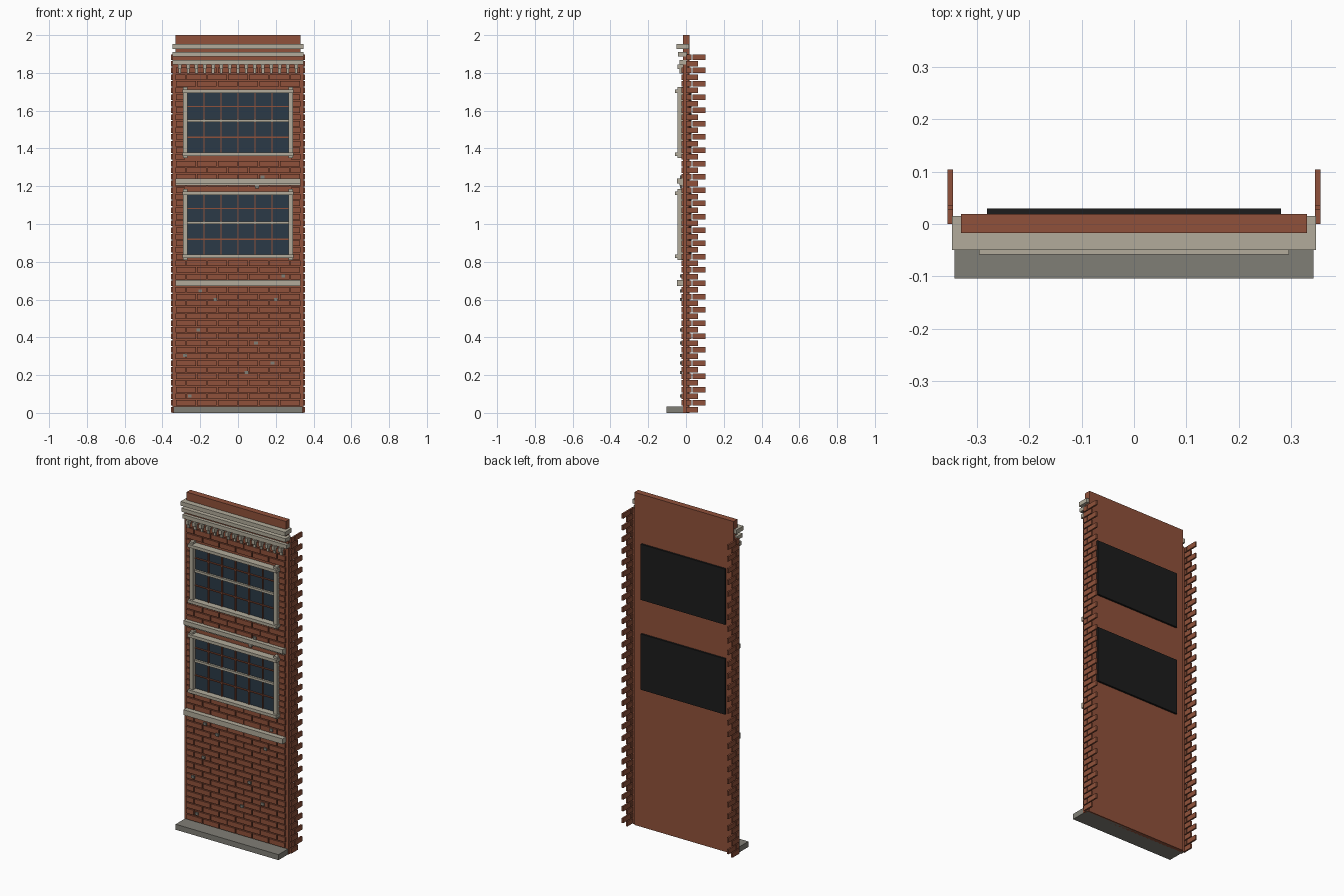
import bpy, bmesh
from mathutils import Matrix, Vector

if "Cube" in bpy.data.objects:
    bpy.data.objects.remove(bpy.data.objects["Cube"])


def material(name, rgb):
    m = bpy.data.materials.new(name)
    m.diffuse_color = (*rgb, 1)
    m.use_nodes = True
    m.node_tree.nodes["Principled BSDF"].inputs["Base Color"].default_value = m.diffuse_color
    return m


BRICK = material("red_brick", (0.28, 0.083, 0.043))
STONE = material("pale_stone", (0.445, 0.41, 0.325))
GREY = material("grey_stone", (0.216, 0.209, 0.18))
GLASS = material("blue_glass", (0.024, 0.042, 0.063))
BLACK = material("black_backing", (0.012, 0.012, 0.012))


def boxes(name, mat, items):
    """One object from boxes given as (x0, x1, y0, y1, z0, z1)."""
    bm = bmesh.new()
    for x0, x1, y0, y1, z0, z1 in items:
        mid = Vector(((x0 + x1) / 2, (y0 + y1) / 2, (z0 + z1) / 2))
        size = Matrix.Diagonal((x1 - x0, y1 - y0, z1 - z0, 1))
        bmesh.ops.create_cube(bm, size=1, matrix=Matrix.Translation(mid) @ size)
    me = bpy.data.meshes.new(name)
    bm.to_mesh(me)
    bm.free()
    me.materials.append(mat)
    ob = bpy.data.objects.new(name, me)
    bpy.context.collection.objects.link(ob)
    return ob


ROW = 0.0352            # brick course height
GAP = 0.006             # mortar joint
HALF = 0.33             # half width of the wall
WINDOWS = (0.81, 1.35)  # bottoms of the two windows
WIN_H = 0.37

# Wall slab, parapet and plinth
boxes("wall", BRICK, [(-HALF, HALF, -0.015, 0.019, 0, 1.9)])
boxes("parapet", BRICK, [(-HALF, HALF, -0.017, 0.019, 1.9, 2.0)])
boxes("wall_edges", BRICK, [(s * 0.338 - 0.008, s * 0.338 + 0.008, -0.015, 0.012, 0, 1.9)
                            for s in (-1, 1)])
boxes("plinth", GREY, [(-0.342, 0.342, -0.104, 0.01, 0, 0.033)])

# Front bricks in running bond, left out behind the windows
bricks = []
for r in range(1, 52):
    z0, z1 = r * ROW + GAP / 2, (r + 1) * ROW - GAP / 2
    in_window = any(z1 > b + 0.005 and z0 < b + WIN_H - 0.005 for b in WINDOWS)
    spans = [(-HALF, -0.28), (0.28, HALF)] if in_window else [(-HALF, HALF)]
    for lo, hi in spans:
        for i in range(-4, 5):
            x = i * 0.11 + (0.055 if r % 2 else 0)
            x0, x1 = max(lo, x - 0.055 + GAP / 2), min(hi, x + 0.055 - GAP / 2)
            if x1 - x0 > 0.008:
                bricks.append((x0, x1, -0.024, -0.014, z0, z1))
boxes("front_bricks", BRICK, bricks)

# Toothed brick returns along both sides
teeth = []
for s in (-1, 1):
    xa, xb = sorted((s * 0.345, s * 0.355))
    for r in range(54):
        z0, z1 = r * ROW + GAP / 2, (r + 1) * ROW - GAP / 2
        for y0, y1 in ([(0, 0.028), (0.034, 0.104)] if r % 2 else [(0, 0.064)]):
            teeth.append((xa, xb, y0, y1, z0, z1))
boxes("side_bricks", BRICK, teeth)

# Worn stone chips scattered on the brickwork
chips = [(-0.255, 0.09), (0.045, 0.215), (0.183, 0.265), (-0.28, 0.305), (0.095, 0.37),
         (-0.21, 0.44), (-0.12, 0.6), (0.2, 0.6), (-0.2, 0.645), (0.24, 0.725),
         (0.1, 1.195), (0.13, 1.25)]
boxes("brick_chips", GREY, [(x - 0.01, x + 0.01, -0.031, -0.02, z - 0.008, z + 0.008)
                            for x, z in chips])

# String courses
boxes("string_courses", STONE, [(-HALF, HALF, -0.048, -0.014, 0.672, 0.704),
                                (-HALF, HALF, -0.048, -0.014, 1.215, 1.24),
                                (-HALF, HALF, -0.034, -0.014, 1.203, 1.215)])

# Cornice bands and corbels
boxes("cornice", STONE, [(-0.347, 0.347, -0.05, 0.015, 1.927, 1.952),
                         (-0.347, 0.347, -0.043, 0.005, 1.888, 1.91),
                         (-0.347, 0.347, -0.034, 0.005, 1.845, 1.868)])
corbels = []
for i in range(15):
    x = (i - 7) * 0.044
    corbels += [(x - 0.009, x + 0.009, -0.046, -0.014, 1.82, 1.845),
                (x - 0.007, x + 0.007, -0.034, -0.014, 1.797, 1.82)]
boxes("corbels", STONE, corbels)

# Windows
for n, b in zip(("lower", "upper"), WINDOWS):
    t = b + WIN_H
    m = b + 0.197
    boxes(n + "_glass", GLASS, [(-0.272, 0.272, -0.02, -0.014, b + 0.015, t - 0.015)])
    boxes(n + "_backing", BLACK, [(-0.28, 0.28, 0.018, 0.03, b + 0.02, t - 0.015)])
    frame = [(-0.268, 0.268, -0.032, -0.014, m - 0.007, m + 0.007),     # meeting rail
             (-0.295, 0.295, -0.058, -0.014, b + 0.01, b + 0.028),      # sill
             (-0.295, 0.295, -0.058, -0.014, t - 0.026, t - 0.008)]     # head
    for s in (-1, 1):
        xa, xb = sorted((s * 0.268, s * 0.29))
        frame.append((xa, xb, -0.045, -0.014, b, t + 0.005))
    boxes(n + "_frame", STONE, frame)
    bars = [(x - 0.003, x + 0.003, -0.027, -0.016, b + 0.02, t - 0.02)
            for x in (-0.18, -0.09, 0, 0.09, 0.18)]
    bars += [(-0.268, 0.268, -0.027, -0.016, z - 0.003, z + 0.003)
             for z in (b + 0.109, b + 0.273)]
    boxes(n + "_glazing_bars", BRICK, bars)
